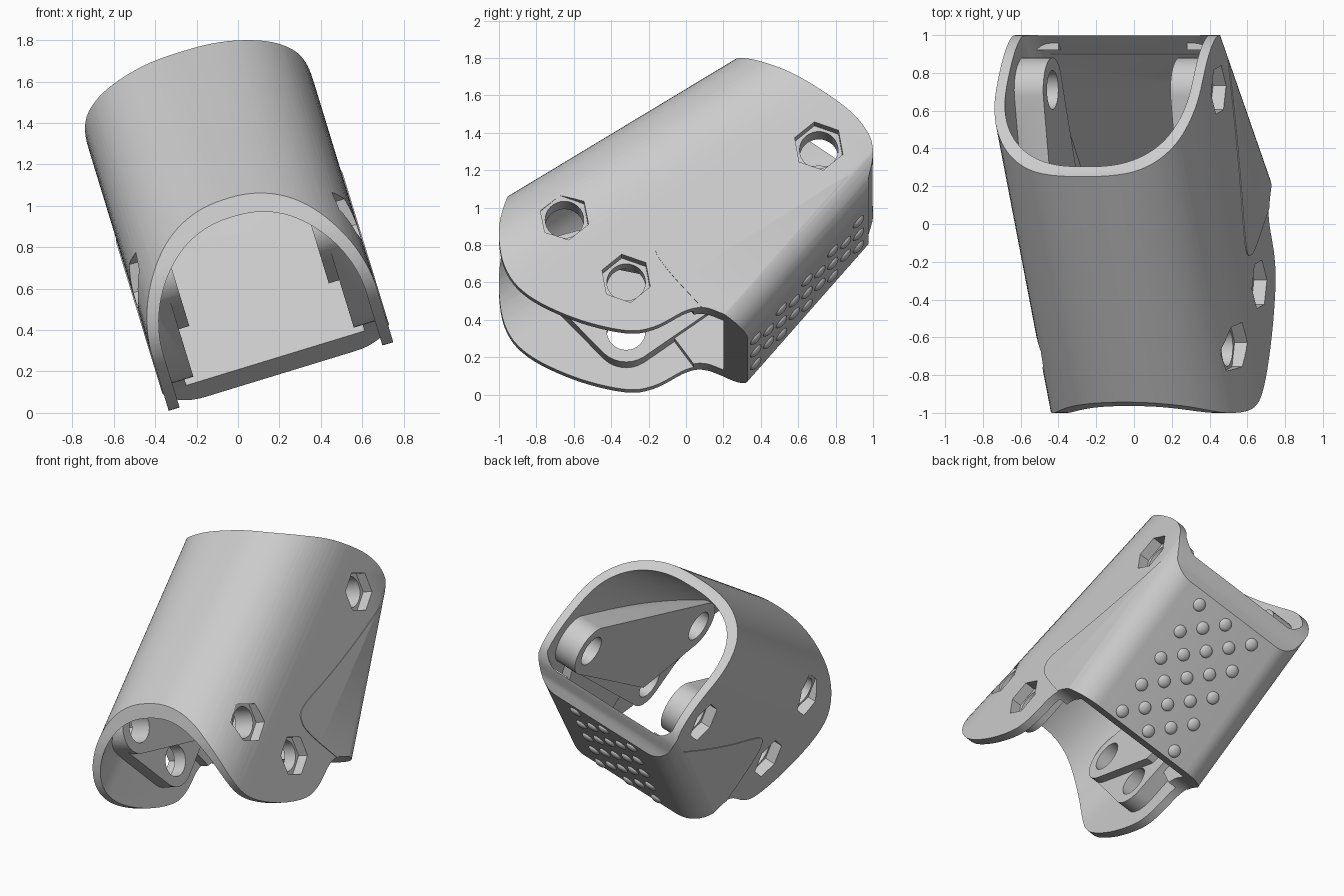
import bpy, bmesh, math
from mathutils import Vector, Matrix
from mathutils.geometry import convex_hull_2d

if "Cube" in bpy.data.objects:
    bpy.data.objects.remove(bpy.data.objects["Cube"])

CX = 0.25                                   # centre of the width before the roll
PINS = [(-0.65, 0.75), (-0.32, 0.40), (0.71, 1.14)]
PLATE = Vector((0, 0.33, 0.12))             # lower front edge of the bottom plate
D = Vector((0, 0.64, 0.76)).normalized()    # direction along the plate
N = Vector((0, -D.z, D.y))                  # from the plate into the shell
ROLL = Matrix.Rotation(math.radians(-17), 4, 'Y')

grey = bpy.data.materials.new("light grey")
grey.diffuse_color = (0.6, 0.6, 0.6, 1)
grey.use_nodes = True
grey.node_tree.nodes["Principled BSDF"].inputs["Base Color"].default_value = grey.diffuse_color


def make(name, bm):
    bmesh.ops.recalc_face_normals(bm, faces=bm.faces)
    me = bpy.data.meshes.new(name)
    bm.to_mesh(me)
    bm.free()
    me.materials.append(grey)
    ob = bpy.data.objects.new(name, me)
    bpy.context.collection.objects.link(ob)
    return ob


def prism(name, pts, place, t0, t1, split=False):
    """Extrude a 2D outline from t0 to t1; place(a, b, t) gives the 3D point."""
    bm = bmesh.new()
    lo = [bm.verts.new(place(a, b, t0)) for a, b in pts]
    hi = [bm.verts.new(place(a, b, t1)) for a, b in pts]
    bm.faces.new(lo)
    bm.faces.new(hi)
    for i in range(len(pts)):
        j = (i + 1) % len(pts)
        bm.faces.new((lo[i], lo[j], hi[j], hi[i]))
    if split:
        bmesh.ops.triangulate(bm, faces=[f for f in bm.faces if len(f.verts) == 4])
    return make(name, bm)


def boolean(a, b, op):
    mod = a.modifiers.new(op, 'BOOLEAN')
    mod.operation, mod.solver, mod.object = op, 'EXACT', b
    bpy.context.view_layer.objects.active = a
    bpy.ops.object.modifier_apply(modifier=mod.name)
    bpy.data.objects.remove(b)
    return a


def spline(pts, n=6):
    """Smooth curve through the points."""
    p = [Vector(q) for q in pts]
    p = [2 * p[0] - p[1]] + p + [2 * p[-1] - p[-2]]
    out = []
    for a, b, c, d in zip(p, p[1:], p[2:], p[3:]):
        for k in range(n):
            t = k / n
            out.append(0.5 * (2 * b + (c - a) * t + (2 * a - 5 * b + 4 * c - d) * t * t
                              + (3 * b - a - 3 * c + d) * t ** 3))
    return [tuple(q) for q in out + [p[-2]]]


def circle(c, r, n, turn=0.0):
    return [(c[0] + r * math.cos(turn + math.tau * i / n),
             c[1] + r * math.sin(turn + math.tau * i / n)) for i in range(n)]


def hull(pts):
    return [pts[i] for i in convex_hull_2d(pts)]


def side(a, b, t):                          # outline in the side plane, extruded in x
    return Vector((CX + t, a, b))


def arch(name, w, h):
    """Arched tunnel along the ridge, growing squarer towards the rear."""
    def place(a, b, t):
        if b >= 0:
            e = 2 / (2.48 + 0.238 * t)
            a, b = math.copysign(abs(a) ** e, a), b ** e
        return Vector((CX + w * a, t, 0.942 + 0.622 * t + h * b))
    pts = [(math.cos(math.pi * i / 56), math.sin(math.pi * i / 56)) for i in range(1, 56)]
    pts = [(1, 0)] + pts + [(-1, 0), (-1, -4), (1, -4)]
    return prism(name, pts, place, -1.6, 1.6, True)


def rounded_base(w, r, lift=0.0):           # trough with rounded lower corners
    pts = [(-w, 3), (w, 3)]
    for cx, start in ((w - r, 0), (r - w, -90)):
        for i in range(11):
            a = math.radians(start - 9 * i)
            pts.append((cx + r * math.cos(a), lift + r + r * math.sin(a)))
    return prism("base", pts, lambda a, b, t: Vector((CX + a, 0, 0)) + PLATE + N * b + D * t, -3, 4)


# Side outline: front lobe, plate end, rear lobe
front = spline([(-0.93, 1.06), (-0.96, 0.93), (-1, 0.7), (-0.97, 0.47), (-0.85, 0.31), (-0.6, 0.18),
                (-0.33, 0.11), (-0.17, 0.13), (0, 0.22), (0.1, 0.235), (0.2, 0.2)])
rear = spline([(0.975, 0.97), (1, 1.1), (0.97, 1.22), (0.85, 1.36), (0.6, 1.535), (0.4, 1.645),
               (0.29, 1.71), (0.24, 1.76)])
outline = [(-0.9, 1.3)] + front + [(0.5, 0.015), (0.975, 0.3)] + rear + [(0.2, 1.95)]

# Outer body with the slightly raised lower cover
shell = arch("finger_shell", 0.567, 0.65)
cover_edge = spline([(0.1, 0.22), (-0.1, 0.45), (-0.165, 0.57), (-0.11, 0.66), (0.25, 0.76),
                     (0.65, 0.89), (1.2, 1.1)])
cover = prism("cover", cover_edge + [(1.2, -0.5), (0.1, -0.5)], side, -0.572, 0.572)
boolean(shell, cover, 'UNION')
boolean(shell, rounded_base(0.58, 0.2), 'INTERSECT')
boolean(shell, prism("outline", outline, side, -1, 1), 'INTERSECT')

# Cavity, leaving the pin pads, thicker lower walls and rear bosses standing
cavity = arch("cavity", 0.512, 0.57)
room = [(-0.2, -0.232), (0.2, 0.2), (0.9, 0.956), (1.5, 0.956), (1.5, 3.5), (-1.8, 3.5), (-1.8, -0.232)]
boolean(cavity, prism("room", room, side, -1, 1), 'INTERSECT')
boolean(cavity, rounded_base(0.53, 0.13, 0.1), 'INTERSECT')
pad = hull([p for c in PINS for p in circle(c, 0.17, 32)])
strip = hull([p for c in (PINS[0], PINS[2]) for p in circle(c, 0.172, 32)] + [(-0.15, 0.47)])
lower = [(0.1, 0.15), (-0.1, 0.43), (0.7, 1.02), (0.7, 0.6), (0.3, 0.1)]
tab = [(0.92, 0.88), (1.05, 0.88), (1.05, 1.02), (0.92, 1.02)]
for s in (-1, 1):
    boolean(cavity, prism("pad", pad, side, s * 0.405, s * 0.8), 'DIFFERENCE')
    boolean(cavity, prism("strip", strip, side, s * 0.352, s * 0.81), 'DIFFERENCE')
    boolean(cavity, prism("lower_wall", lower, side, s * 0.45, s * 0.82), 'DIFFERENCE')
    boolean(cavity, prism("tab", tab, side, s * 0.356, s * 0.83), 'DIFFERENCE')
boolean(shell, cavity, 'DIFFERENCE')

# Pin holes and hexagonal recesses
for pin in PINS:
    boolean(shell, prism("pin_hole", circle(pin, 0.103, 32), side, -1, 1), 'DIFFERENCE')
    for s in (-1, 1):
        hexagon = circle(pin, 0.137, 6, math.radians(40))
        boolean(shell, prism("hex", hexagon, side, s * 0.495, s * 1.0), 'DIFFERENCE')

# Grip bumps in staggered columns on the plate
bm = bmesh.new()
basis = Matrix((Vector((1, 0, 0)), D, N)).transposed().to_4x4()
for col in range(-2, 3):
    count = 5 if col % 2 == 0 else 4
    for k in range(count):
        pos = PLATE + D * (0.49 + 0.213 * (k - (count - 1) / 2)) + Vector((CX + 0.115 * col, 0, 0))
        bmesh.ops.create_uvsphere(bm, u_segments=20, v_segments=10, radius=1,
                                  matrix=Matrix.Translation(pos) @ basis @ Matrix.Diagonal((0.043, 0.043, 0.02, 1)))
bumps = make("grip_bumps", bm)

# Roll into the resting pose and shade
for ob in (shell, bumps):
    ob.data.transform(ROLL)
    bpy.ops.object.select_all(action='DESELECT')
    ob.select_set(True)
    bpy.context.view_layer.objects.active = ob
    bpy.ops.object.shade_smooth_by_angle(angle=math.radians(30))
